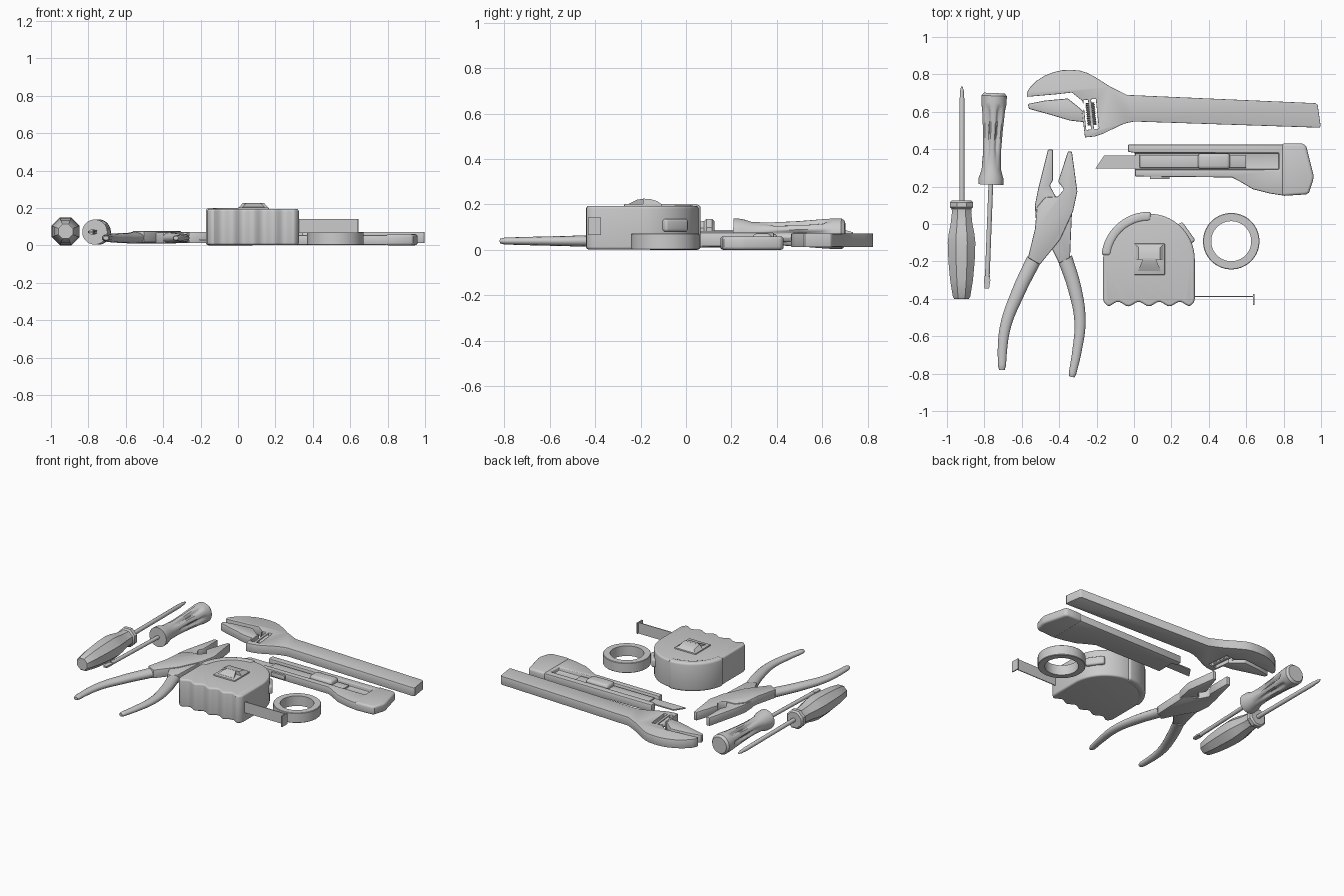
import bpy, bmesh
from math import pi, sin, cos, radians

if "Cube" in bpy.data.objects:
    bpy.data.objects.remove(bpy.data.objects["Cube"])


def finish(ob, bevel=0, segs=2, cutters=()):
    """Carve, bevel, bake and shade one part."""
    for c in cutters:
        m = ob.modifiers.new("cut", 'BOOLEAN')
        m.operation, m.object, m.solver = 'DIFFERENCE', c, 'EXACT'
    if bevel:
        m = ob.modifiers.new("bevel", 'BEVEL')
        m.width, m.segments, m.limit_method = bevel, segs, 'ANGLE'
        m.angle_limit = radians(40)
    bpy.ops.object.select_all(action='DESELECT')
    bpy.context.view_layer.objects.active = ob
    ob.select_set(True)
    bpy.ops.object.convert(target='MESH')
    bpy.ops.object.shade_smooth_by_angle(angle=radians(35))
    for c in cutters:
        bpy.data.objects.remove(c)
    return ob


def to_object(name, bm):
    bmesh.ops.remove_doubles(bm, verts=bm.verts, dist=1e-5)
    bmesh.ops.recalc_face_normals(bm, faces=bm.faces)
    me = bpy.data.meshes.new(name)
    bm.to_mesh(me)
    bm.free()
    ob = bpy.data.objects.new(name, me)
    bpy.context.collection.objects.link(ob)
    return ob


def prism(name, pts, z0, z1):
    bm = bmesh.new()
    f = bm.faces.new([bm.verts.new((x, y, z0)) for x, y in pts])
    top = bmesh.ops.extrude_face_region(bm, geom=[f])['geom']
    for v in top:
        if isinstance(v, bmesh.types.BMVert):
            v.co.z = z1
    return to_object(name, bm)


def box(name, x0, x1, y0, y1, z0, z1):
    return prism(name, [(x0, y0), (x1, y0), (x1, y1), (x0, y1)], z0, z1)


def lathe(name, profile, loc, rot=(0, 0, 0), sides=24, flutes=0):
    """Revolve (distance, radius[, flute depth]) around local y."""
    bm = bmesh.new()
    rings = []
    for p in profile:
        s, r, d = (*p, 0)[:3]
        ring = []
        for i in range(sides):
            a = 2 * pi * (i + .5) / sides
            rr = r - d * max(0, cos(flutes * a))
            ring.append(bm.verts.new((rr * cos(a), s, rr * sin(a))))
        rings.append(ring)
    for a, b in zip(rings, rings[1:]):
        for i in range(sides):
            j = (i + 1) % sides
            bm.faces.new((a[i], a[j], b[j], b[i]))
    ob = to_object(name, bm)
    ob.location, ob.rotation_euler = loc, rot
    return finish(ob)


# Cross-tip screwdriver
lathe("cross_screwdriver_handle",
      [(-.4, 0), (-.4, .042), (-.39, .05), (-.3, .066), (-.2, .076), (-.1, .08), (-.05, .074),
       (0, .063), (.06, .056), (.08, .057), (.09, .067), (.115, .067), (.125, .056), (.125, 0)],
      (-.922, 0, .074), sides=8)
lathe("cross_screwdriver_shaft",
      [(.1, 0), (.1, .014), (.67, .014), (.68, .011), (.71, .011), (.735, .004), (.735, 0)],
      (-.92, 0, .074), sides=12)

# Flat-tip screwdriver with fluted handle, slightly turned
turn = (0, 0, pi - .038)
butt = (-.747, .7, .071)
lathe("flat_screwdriver_handle",
      [(0, 0), (0, .056), (.015, .068), (.05, .068), (.07, .066), (.1, .064, .018), (.2, .056, .018),
       (.3, .051, .014), (.35, .05), (.41, .052), (.455, .066), (.49, .067), (.49, 0)],
      butt, turn, sides=48, flutes=6)
lathe("flat_screwdriver_shaft", [(.47, 0), (.47, .013), (.98, .013), (.98, 0)], butt, turn, 12)
tip = prism("flat_screwdriver_tip",
            [(-.012, .97), (.012, .97), (.017, 1.0), (.012, 1.045), (-.012, 1.045), (-.017, 1.0)],
            -.006, .006)
tip.location, tip.rotation_euler = butt, turn
finish(tip)

# Pliers: two crossing halves and curved grips
finish(prism("pliers_left_jaw",
             [(-.46, .398), (-.433, .398), (-.433, .235), (-.45, .205), (-.42, .15), (-.33, .1),
              (-.337, -.056), (-.342, -.18), (-.4, -.21), (-.45, -.11), (-.524, .013),
              (-.53, .1), (-.513, .185)], .01, .07), .006)
finish(prism("pliers_right_jaw",
             [(-.353, .388), (-.332, .388), (-.303, .174), (-.326, .067), (-.395, -.083),
              (-.503, -.217), (-.567, -.18), (-.53, -.03), (-.519, .09), (-.476, .142),
              (-.406, .147), (-.374, .185), (-.406, .227)], .016, .076), .006)


def grip(name, pts):
    cu = bpy.data.curves.new(name, 'CURVE')
    cu.dimensions, cu.bevel_depth, cu.use_fill_caps = '3D', 1, True
    cu.bevel_resolution, cu.resolution_u = 4, 10
    sp = cu.splines.new('BEZIER')
    sp.bezier_points.add(len(pts) - 1)
    for p, (x, y, r) in zip(sp.bezier_points, pts):
        p.co, p.radius = (x, y, 0), r
        p.handle_left_type = p.handle_right_type = 'AUTO'
    ob = bpy.data.objects.new(name, cu)
    bpy.context.collection.objects.link(ob)
    ob.location.z, ob.scale.z = .039, .75
    finish(ob)


grip("pliers_left_grip", [(-.535, -.19, .04), (-.62, -.367, .036), (-.69, -.56, .029),
                          (-.706, -.76, .021), (-.706, -.78, .015)])
grip("pliers_right_grip", [(-.37, -.18, .04), (-.316, -.35, .036), (-.289, -.52, .03),
                           (-.305, -.68, .025), (-.329, -.8, .02), (-.332, -.818, .014)])

# Adjustable wrench
slots = [box("slot", x, x + .026, -.082, .078, -1, 1) for x in (-.034, .008)]
for s in slots:
    s.location, s.rotation_euler.z = (-.23, .588, 0), .1
finish(prism("wrench_body",
             [(-.572, .68), (-.572, .705), (-.556, .73), (-.52, .766), (-.476, .794), (-.43, .812),
              (-.385, .822), (-.335, .824), (-.289, .82), (-.25, .808), (-.209, .786), (-.128, .735),
              (-.037, .69), (.97, .646), (.982, .636), (.998, .525), (.992, .515), (0, .548),
              (-.04, .54), (-.075, .527), (-.166, .482), (-.21, .468), (-.262, .463), (-.278, .596),
              (-.262, .623), (-.278, .66), (-.332, .703), (-.422, .693)], .012, .072),
       .008, cutters=slots)
finish(prism("wrench_sliding_jaw",
             [(-.567, .642), (-.476, .66), (-.353, .671), (-.294, .623), (-.27, .6), (-.27, .545),
              (-.342, .553), (-.45, .585), (-.563, .616)], .014, .07), .006)
lathe("wrench_worm", [(-.06, 0)] + [(-.06 + .005 * i, .026 - .005 * (i % 2)) for i in range(25)]
      + [(.06, 0)], (-.23, .588, .042), (0, 0, .1), 16)

# Utility knife
slot = box("slot", -.2, .775, .291, .38, .03, .2)
finish(prism("knife_body",
             [(-.032, .425), (.8, .425), (.8, .152), (.727, .163), (.636, .186), (.57, .225),
              (.524, .249), (.005, .254), (.005, .38), (-.032, .386)], .003, .055),
       .006, cutters=[slot])
finish(prism("knife_end_cap",
             [(.79, .43), (.9, .43), (.92, .42), (.96, .26), (.958, .235), (.936, .168),
              (.92, .158), (.79, .15)], 0, .06), .014, 3)
finish(prism("knife_blade", [(-.16, .366), (-.206, .297), (.25, .297), (.25, .366)], .026, .034))
finish(box("knife_blade_holder", .03, .6, .3, .37, .03, .042), .003)
finish(box("knife_slider", .342, .513, .293, .378, .03, .072), .018, 3)
finish(box("knife_latch", .085, .19, .24, .26, .015, .045), .004)

# Tape measure case with scalloped base
cx, cy, R = .08, -.19, .245


def arc(r, a0, a1, n):
    return [(cx + r * cos(radians(a0 + (a1 - a0) * i / n)),
             cy + r * sin(radians(a0 + (a1 - a0) * i / n))) for i in range(n + 1)]


base = [(-.165, -.40), (-.16, -.42)]
base += [(-.14 + .44 * i / 36, -.428 + .012 * cos(2 * pi * 4 * i / 36 + pi)) for i in range(37)]
base += [(.32, -.42), (.325, -.40)]
finish(prism("tape_case", arc(R, 0, 180, 36) + base, .002, .194), .026, 4)
finish(prism("tape_case_bumper", arc(.255, 87, 175, 20) + arc(.205, 175, 87, 20), 0, .199), .018, 3)
lock = box("tape_lock_button", -.035, .022, -.062, .062, .08, .137)
lock.location, lock.rotation_euler.z = (cx + .24 * cos(.62), cy + .24 * sin(.62), 0), .62
finish(lock, .012, 3)
finish(box("tape_strip", .3, .64, -.39, -.384, .066, .142))
finish(box("tape_hook", .636, .643, -.432, -.375, .066, .142))

# Belt clip: base plate, arched top and sloping tongue
finish(box("clip_plate", 0, .165, -.272, -.105, .185, .203), .004)
arch = prism("clip_arch", [(-.107, .2), (-.125, .214), (-.155, .223), (-.19, .226), (-.19, .2)],
             .003, .162)
tongue = prism("clip_tongue", [(-.185, .226), (-.215, .221), (-.25, .204), (-.25, .2), (-.185, .2)],
               .022, .143)
for ob in (arch, tongue):
    for v in ob.data.vertices:
        y, z, x = v.co
        if ob is tongue:
            x = .0825 + (x - .0825) * (.55 + .45 * (-.185 - y) / .065)
        elif z > .21:
            x = .0825 + (x - .0825) * .72
        v.co = (x, y, z)
    finish(ob)

# Roll of adhesive tape
lathe("tape_roll", [(0, .107), (0, .148), (.003, .151), (.067, .151), (.07, .148), (.07, .107), (0, .107)],
      (.52, -.092, .002), (pi / 2, 0, 0), 48)
